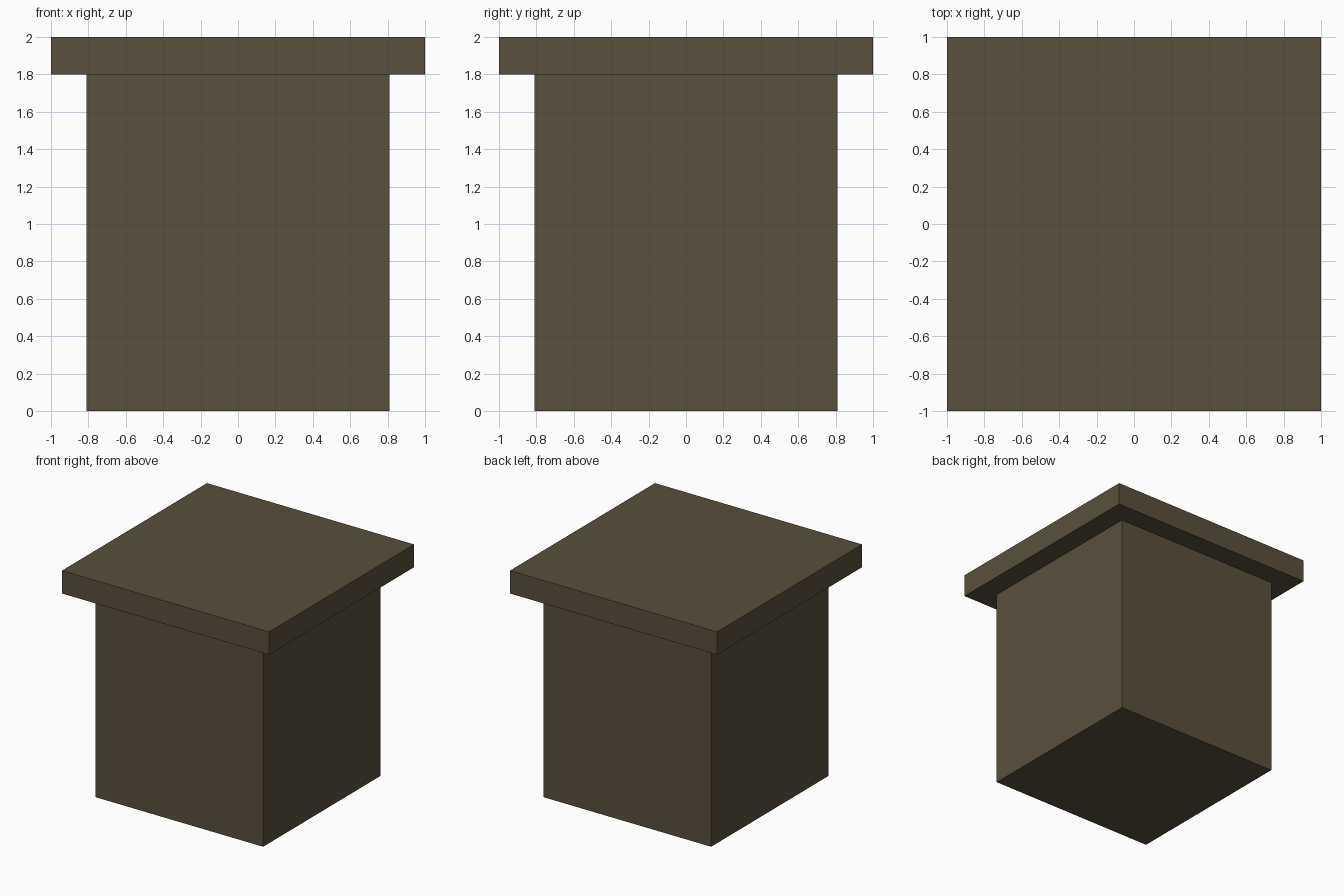
import bpy

if "Cube" in bpy.data.objects:
    bpy.data.objects.remove(bpy.data.objects["Cube"])

wood = bpy.data.materials.new("dark olive brown")
wood.diffuse_color = (0.1, 0.08, 0.046, 1.0)
wood.use_nodes = True
wood.node_tree.nodes["Principled BSDF"].inputs["Base Color"].default_value = wood.diffuse_color


def box(name, width, z_low, z_high):
    """Square box centred on the z axis, between two heights."""
    bpy.ops.mesh.primitive_cube_add(size=1, location=(0, 0, (z_low + z_high) / 2))
    ob = bpy.context.object
    ob.name = name
    ob.scale = (width, width, z_high - z_low)
    bpy.ops.object.transform_apply(location=False, rotation=False, scale=True)
    ob.data.materials.append(wood)
    return ob


# Square pedestal
box("pedestal_body", 1.62, 0.0, 1.8)
# Overhanging top slab
box("top_slab", 2.0, 1.8, 2.0)
